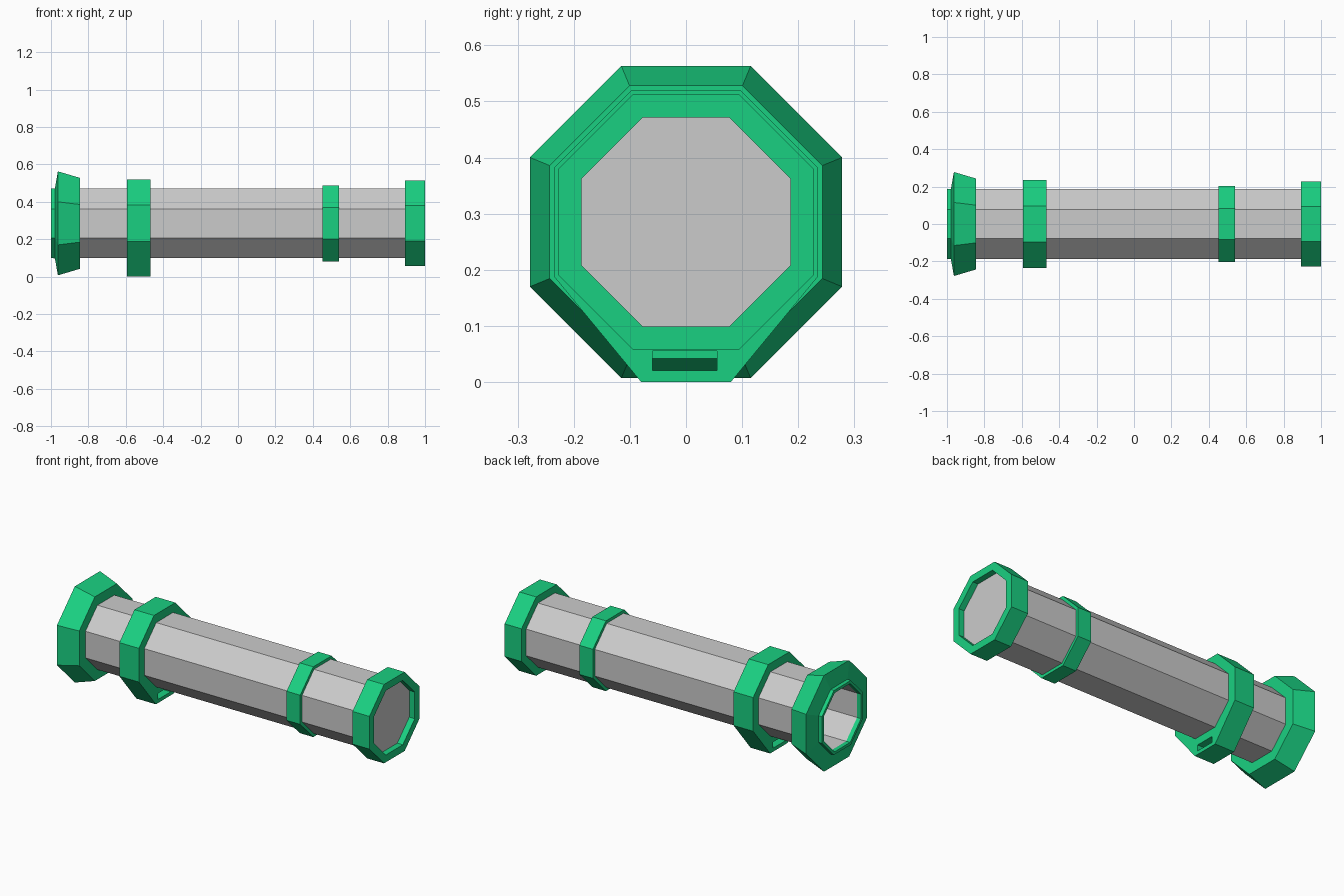
import bpy, bmesh, math

if "Cube" in bpy.data.objects:
    bpy.data.objects.remove(bpy.data.objects["Cube"])

CZ = 0.285            # height of the tube axis
SIDES = 8

green = bpy.data.materials.new("green")
green.diffuse_color = (0.01, 0.63, 0.22, 1)
green.use_nodes = True
green.node_tree.nodes["Principled BSDF"].inputs["Base Color"].default_value = green.diffuse_color


def lathe(name, profile, mat=None, closed=True):
    """Sweep (x, apothem) points round the x axis as an octagon with flat top."""
    bm = bmesh.new()
    rings = []
    for x, apothem in profile:
        r = apothem / math.cos(math.pi / SIDES)
        ring = []
        for k in range(SIDES):
            a = 2 * math.pi * (k + 0.5) / SIDES
            ring.append(bm.verts.new((x, r * math.cos(a), CZ + r * math.sin(a))))
        rings.append(ring)
    pairs = list(zip(rings, rings[1:]))
    if closed:
        pairs.append((rings[-1], rings[0]))
    else:
        bm.faces.new(rings[0])
        bm.faces.new(rings[-1])
    for p, q in pairs:
        for k in range(SIDES):
            n = (k + 1) % SIDES
            bm.faces.new((p[k], p[n], q[n], q[k]))
    bmesh.ops.recalc_face_normals(bm, faces=bm.faces)
    mesh = bpy.data.meshes.new(name)
    bm.to_mesh(mesh)
    bm.free()
    if mat:
        mesh.materials.append(mat)
    obj = bpy.data.objects.new(name, mesh)
    bpy.context.collection.objects.link(obj)
    return obj


def band(name, x0, x1, outer, inner):
    return lathe(name, [(x0, inner), (x0, outer), (x1, outer), (x1, inner)], green)


# Hollow tube, open at the left and capped just inside the right end
lathe("tube", [(0.955, 0.17), (-0.975, 0.17), (-0.975, 0.186), (0.965, 0.186)],
      closed=False)

# Flared eyepiece with a short lip
lathe("eyepiece", [(-1.0, 0.17), (-1.0, 0.186), (-0.979, 0.187), (-0.963, 0.278),
                   (-0.845, 0.243), (-0.845, 0.18), (-0.975, 0.18), (-0.975, 0.17)],
      green)

# Plain bands
band("middle_band", 0.453, 0.54, 0.203, 0.18)
band("end_band", 0.892, 1.0, 0.228, 0.186)

# Strap band: its bottom side is pulled down to the ground
strap = band("strap_band", -0.594, -0.469, 0.235, 0.18)
for v in strap.data.vertices:
    if v.co.z < 0.06:
        v.co.y = math.copysign(0.08, v.co.y)
        v.co.z = 0

# Slot through the strap band
bpy.ops.mesh.primitive_cube_add(size=1, location=(-0.53, -0.002, 0.038))
cutter = bpy.context.object
cutter.name = "slot_cutter"
cutter.scale = (0.4, 0.115, 0.035)
cutter.hide_render = True
mod = strap.modifiers.new("slot", 'BOOLEAN')
mod.operation = 'DIFFERENCE'
mod.solver = 'EXACT'
mod.object = cutter
bpy.context.view_layer.objects.active = strap
bpy.ops.object.modifier_apply(modifier=mod.name)
bpy.data.objects.remove(cutter)
